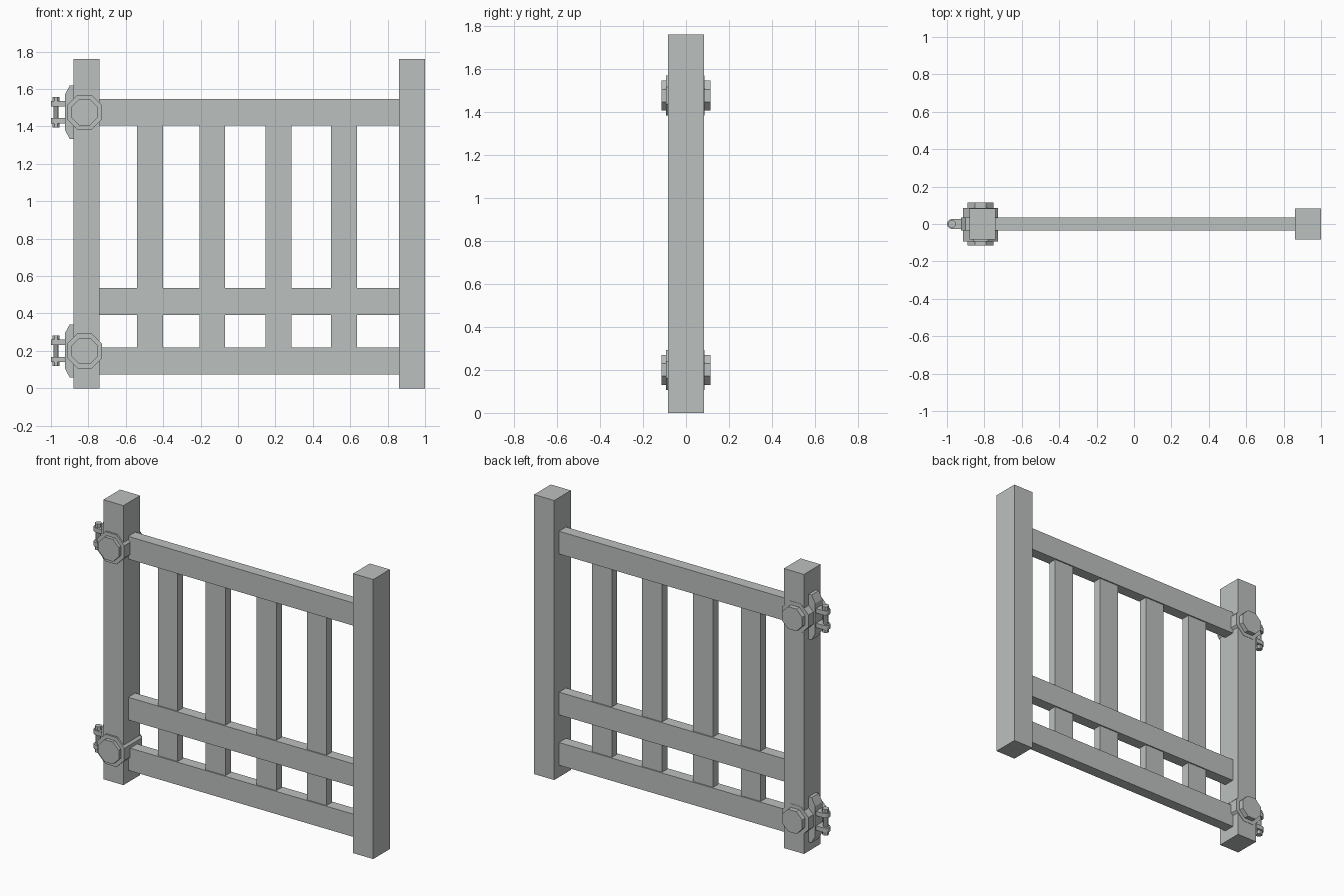
import bpy
import math

cube = bpy.data.objects.get("Cube")
if cube:
    bpy.data.objects.remove(cube, do_unlink=True)

grey = bpy.data.materials.new("weathered_grey")
grey.use_nodes = True
COLOUR = (0.50, 0.53, 0.515, 1)
grey.diffuse_color = COLOUR
grey.node_tree.nodes["Principled BSDF"].inputs["Base Color"].default_value = COLOUR


def prism(name, outline, low, high, axis):
    """Extrude an outline along y (outline in x, z) or along z (outline in x, y)."""
    def place(p, h):
        return (p[0], h, p[1]) if axis == "y" else (p[0], p[1], h)
    n = len(outline)
    verts = [place(p, h) for h in (low, high) for p in outline]
    faces = [list(range(n))[::-1], list(range(n, 2 * n))]
    faces += [(i, (i + 1) % n, n + (i + 1) % n, n + i) for i in range(n)]
    if axis == "y":
        faces = [tuple(reversed(f)) for f in faces]
    mesh = bpy.data.meshes.new(name)
    mesh.from_pydata(verts, [], faces)
    mesh.materials.append(grey)
    obj = bpy.data.objects.new(name, mesh)
    bpy.context.collection.objects.link(obj)
    return obj


def beam(name, x0, x1, depth, z0, z1):
    return prism(name, [(x0, z0), (x1, z0), (x1, z1), (x0, z1)], -depth, depth, "y")


def octagon(cx, cy, apothem):
    r = apothem / math.cos(math.pi / 8)
    angles = [math.pi / 8 + i * math.pi / 4 for i in range(8)]
    return [(cx + r * math.cos(a), cy + r * math.sin(a)) for a in angles]


# Posts
beam("hinge_post", -0.88, -0.74, 0.083, 0, 1.76)
beam("latch_post", 0.86, 1.0, 0.083, 0, 1.76)

# Rails
for name, z0 in (("bottom_rail", 0.075), ("middle_rail", 0.392), ("top_rail", 1.405)):
    beam(name, -0.75, 0.87, 0.035, z0, z0 + 0.143)

# Upright slats, slightly thinner than the rails
for i, x in enumerate((-0.47, -0.138, 0.217, 0.567)):
    beam(f"slat_{i + 1}", x - 0.069, x + 0.069, 0.027, 0.2, 1.42)

# Hinges
PIN_X = -0.973
for level, z in (("lower", 0.2), ("upper", 1.476)):
    # Octagonal block through the post, with a cap on each side
    prism(f"{level}_hinge_block", octagon(-0.82, z, 0.093), -0.094, 0.085, "y")
    prism(f"{level}_hinge_caps", octagon(-0.82, z, 0.07), -0.115, 0.115, "y")

    # Chamfered mounting plate on the outer side of the post
    plate = [(-0.87, z - 0.142), (-0.87, z + 0.142), (-0.9, z + 0.142),
             (-0.925, z + 0.095), (-0.925, z - 0.095), (-0.9, z - 0.142)]
    prism(f"{level}_hinge_plate", plate[::-1], -0.036, 0.036, "y")

    # Two arms with rounded ends
    arc = [math.pi / 2 + i * math.pi / 6 for i in range(7)]
    arm = [(PIN_X + 0.027 * math.cos(a), 0.027 * math.sin(a)) for a in arc]
    arm += [(-0.9, -0.027), (-0.9, 0.027)]
    for side, mid in (("bottom", z - 0.046), ("top", z + 0.046)):
        prism(f"{level}_hinge_{side}_arm", arm, mid - 0.014, mid + 0.014, "z")

    # Pin with a head at each end
    prism(f"{level}_hinge_pin", octagon(PIN_X, 0, 0.014), z - 0.07, z + 0.07, "z")
    for side, s in (("bottom", -1), ("top", 1)):
        ends = sorted((z + s * 0.06, z + s * 0.082))
        prism(f"{level}_hinge_{side}_pin_head", octagon(PIN_X, 0, 0.019), *ends, "z")
